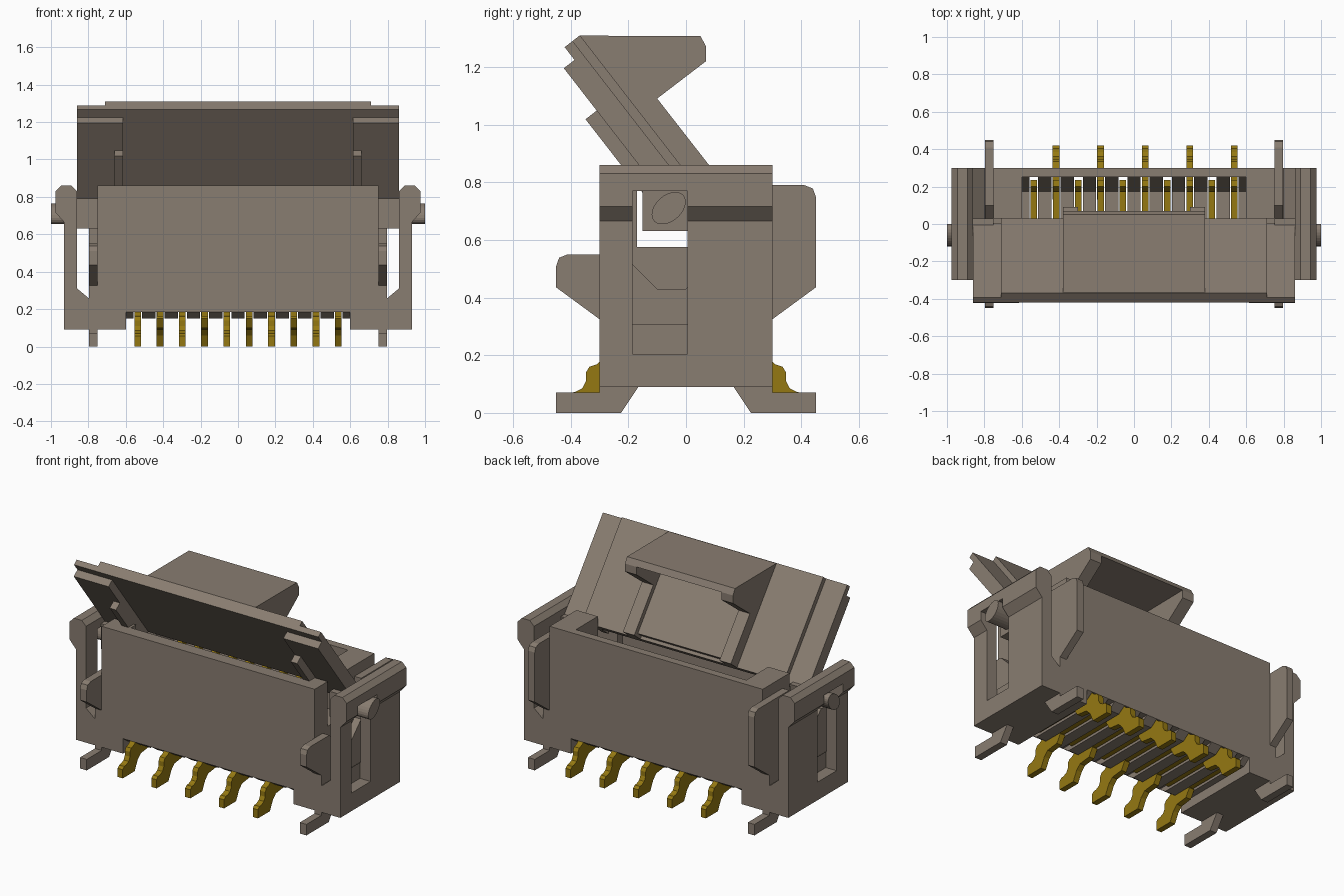
import bpy, bmesh, math

cube = bpy.data.objects.get("Cube")
if cube:
    bpy.data.objects.remove(cube, do_unlink=True)


def material(name, rgb):
    m = bpy.data.materials.new(name)
    m.use_nodes = True
    m.diffuse_color = (*rgb, 1)
    m.node_tree.nodes["Principled BSDF"].inputs["Base Color"].default_value = (*rgb, 1)
    return m


PLASTIC = material("warm grey", (0.25, 0.205, 0.165))
GOLD = material("dark gold", (0.30, 0.19, 0.006))


def prism(name, pts, a, b, axis="x", mat=PLASTIC):
    """Extrude a (y, z) profile along x, or an (x, z) profile along y."""
    def place(p, t):
        return (t, p[0], p[1]) if axis == "x" else (p[0], t, p[1])
    bm = bmesh.new()
    low = [bm.verts.new(place(p, a)) for p in pts]
    high = [bm.verts.new(place(p, b)) for p in pts]
    bm.faces.new(low)
    bm.faces.new(high)
    for i in range(len(pts)):
        j = (i + 1) % len(pts)
        bm.faces.new((low[i], low[j], high[j], high[i]))
    bmesh.ops.recalc_face_normals(bm, faces=bm.faces)
    me = bpy.data.meshes.new(name)
    bm.to_mesh(me)
    bm.free()
    me.materials.append(mat)
    ob = bpy.data.objects.new(name, me)
    bpy.context.collection.objects.link(ob)
    return ob


def rect(p0, q0, p1, q1):
    return [(p0, q0), (p1, q0), (p1, q1), (p0, q1)]


def pair(name, pts, a, b):
    """The same x extrusion on both ends of the model."""
    prism("left_" + name, pts, a, b)
    prism("right_" + name, pts, -b, -a)


# Housing walls
prism("front_wall", rect(-0.30, 0.185, -0.22, 0.86), -0.75, 0.75)
prism("back_wall", rect(0.25, 0.185, 0.30, 0.86), -0.75, 0.75)
pair("end_front_post", rect(-0.30, 0.09, -0.17, 0.86), 0.6, 0.75)
pair("end_back_post", rect(0.03, 0.09, 0.30, 0.86), 0.6, 0.75)
pair("end_sill", rect(-0.17, 0.09, 0.03, 0.575), 0.6, 0.75)

# Floor ribs between the contact slots, rising into the lead-in teeth
PITCH = 0.119
RIB = [(-0.30, 0.185), (-0.25, 0.15), (0.25, 0.15), (0.30, 0.185),
       (0.30, 0.5), (0.25, 0.8), (0.175, 0.45), (-0.25, 0.45)]
for i in range(11):
    x = (i - 5) * PITCH
    prism(f"floor_rib_{i}", RIB, x - 0.036, x + 0.036)

# Outer side frames with a thick top flange and a window
FRAME = [(0.6, 0.09), (0.93, 0.09), (0.93, 0.665), (0.975, 0.715),
         (0.975, 0.83), (0.945, 0.86), (0.89, 0.86), (0.86, 0.83),
         (0.86, 0.31), (0.80, 0.26), (0.6, 0.26)]
for side, s in (("left", 1), ("right", -1)):
    frame = prism(side + "_side_frame", [(s * x, z) for x, z in FRAME], -0.30, 0.30, "y")
    cutter = prism("window_cutter", rect(-0.185, 0.205, 0.005, 0.77), s * 0.855, s * 1.1)
    cutter.hide_render = True
    mod = frame.modifiers.new("window", "BOOLEAN")
    mod.operation = "DIFFERENCE"
    mod.solver = "EXACT"
    mod.object = cutter
    bpy.context.view_layer.objects.active = frame
    bpy.ops.object.modifier_apply(modifier=mod.name)
    bpy.data.objects.remove(cutter, do_unlink=True)

# Flat hold-down tabs with feet
TAB = [(-0.45, 0), (-0.225, 0), (-0.165, 0.09), (0.165, 0.09), (0.225, 0),
       (0.45, 0), (0.45, 0.07), (0.30, 0.07), (0.30, 0.325), (0.45, 0.435),
       (0.45, 0.75), (0.44, 0.778), (0.41, 0.79), (0.1, 0.79), (0.1, 0.53),
       (0.0, 0.43), (-0.1, 0.43), (-0.22, 0.55), (-0.41, 0.55),
       (-0.44, 0.538), (-0.45, 0.51), (-0.45, 0.435), (-0.30, 0.325),
       (-0.30, 0.07), (-0.45, 0.07)]
pair("hold_down_tab", TAB, 0.75, 0.797)

# Contacts: alternate feet point to the front and the back
FOOT = [(0.42, 0), (0.42, 0.055), (0.405, 0.07), (0.385, 0.072), (0.36, 0.085),
        (0.347, 0.11), (0.347, 0.14), (0.335, 0.16), (0.31, 0.168),
        (0.29, 0.185), (0.16, 0.185), (0.13, 0.15), (0.16, 0.10),
        (0.24, 0.09), (0.27, 0.06), (0.30, 0)]
BEAM = [(-0.21, 0.16), (0.235, 0.16), (0.235, 0.62), (0.20, 0.66), (0.17, 0.62),
        (0.17, 0.30), (-0.14, 0.30), (-0.14, 0.52), (-0.21, 0.52)]
for i in range(10):
    x = (i - 4.5) * PITCH
    s = 1 if i % 2 else -1
    prism(f"contact_foot_{i}", [(s * y, z) for y, z in FOOT], x - 0.018, x + 0.018, mat=GOLD)
    prism(f"contact_beam_{i}", BEAM, x - 0.017, x + 0.017, mat=GOLD)


# Tilted lid: n is measured across the plate, u down along it
def tilt(n, u):
    return (0.613 * u + 0.79 * n, -0.79 * u + 0.613 * n)


def slab(n0, n1, u0, u1=-0.61):
    return [tilt(n, u) for n, u in rect(n0, u0, n1, u1)]


prism("lid_plate", slab(0.445, 0.48, -1.26), -0.86, 0.86)
prism("lid_raised_panel", slab(0.478, 0.512, -1.26), -0.71, 0.71)
pair("lid_rail", slab(0.398, 0.447, -1.204), 0.615, 0.86)
pair("lid_guide", slab(0.349, 0.40, -1.018), 0.615, 0.66)

# Lid pull: hood top, two cheeks and the panel between them
CHEEK = [tilt(0.51, -1.26), (0.05, 1.307), (0.07, 1.27), (0.07, 1.22), (-0.10, 1.09),
         tilt(0.59, -0.61), tilt(0.50, -0.61)]
pair("pull_cheek", CHEEK, 0.30, 0.38)
prism("pull_top", [tilt(0.51, -1.26), (0.05, 1.307), (0.07, 1.27), (-0.34, 1.265)], -0.30, 0.30)
prism("pull_panel", slab(0.505, 0.56, -1.0, -0.63), -0.30, 0.30)

# Lid hinge arms and oval pivots
pair("hinge_arm", [(-0.15, 0.63), (0.005, 0.63), (0.03, 0.79), (-0.15, 0.79)], 0.75, 0.86)
OVAL = []
for k in range(24):
    t = math.tau * k / 24
    a, b = 0.068 * math.cos(t), 0.045 * math.sin(t)
    OVAL.append((-0.06 + 0.75 * a - 0.66 * b, 0.71 + 0.66 * a + 0.75 * b))
pair("pivot", OVAL, 0.85, 1.0)
